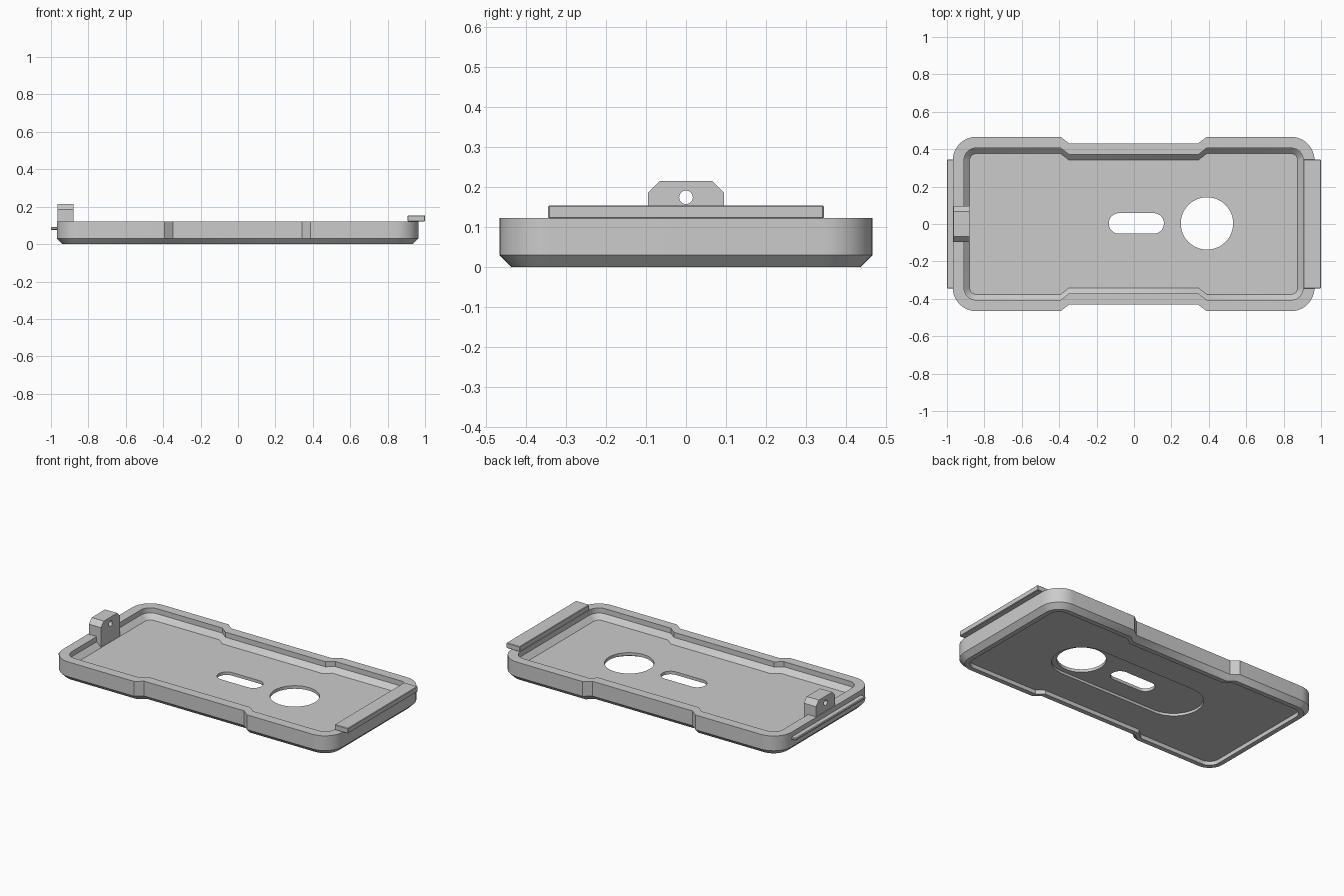
import bpy, bmesh
from math import cos, sin, pi

cube = bpy.data.objects.get("Cube")
if cube:
    bpy.data.objects.remove(cube)

grey = bpy.data.materials.new("matte_grey")
grey.use_nodes = True
grey.diffuse_color = (0.6, 0.6, 0.6, 1)
grey.node_tree.nodes["Principled BSDF"].inputs["Base Color"].default_value = (0.6, 0.6, 0.6, 1)


def make_object(name, bm):
    bmesh.ops.recalc_face_normals(bm, faces=bm.faces)
    mesh = bpy.data.meshes.new(name)
    bm.to_mesh(mesh)
    bm.free()
    mesh.materials.append(grey)
    obj = bpy.data.objects.new(name, mesh)
    bpy.context.collection.objects.link(obj)
    return obj


def activate(obj):
    bpy.ops.object.select_all(action='DESELECT')
    obj.select_set(True)
    bpy.context.view_layer.objects.active = obj


def loft(name, loops):
    """Skin a stack of equal-length closed loops and cap both ends."""
    bm = bmesh.new()
    rings = [[bm.verts.new(p) for p in loop] for loop in loops]
    for a, b in zip(rings, rings[1:]):
        for i in range(len(a)):
            j = (i + 1) % len(a)
            bm.faces.new((a[i], a[j], b[j], b[i]))
    bm.faces.new(rings[0])
    bm.faces.new(rings[-1])
    return make_object(name, bm)


def arc(cx, cy, r, start, sweep, steps):
    return [(cx + r * cos(start + sweep * i / steps),
             cy + r * sin(start + sweep * i / steps)) for i in range(steps + 1)]


def case_outline(inset, z):
    """Rounded rectangle with a shallow waist on both long sides."""
    hx, hy, r = 0.967 - inset, 0.466 - inset, max(0.125 - inset, 0.035)
    quarter = arc(hx - r, hy - r, r, 0, pi / 2, 10)
    quarter += [(0.39, hy), (0.345, hy - 0.035)]
    half = quarter + [(-x, y) for x, y in reversed(quarter)]
    full = half + [(-x, -y) for x, y in half]
    return [(x - 0.002, y, z) for x, y in full]


def slot(name, x0, x1, r, z0, z1):
    """Vertical prism with semicircular ends centred at x0 and x1."""
    pts = arc(x1, 0.003, r, -pi / 2, pi, 24) + arc(x0, 0.003, r, pi / 2, pi, 24)
    if x0 == x1:
        pts = arc(x0, 0.003, r, 0, 2 * pi, 48)[:-1]
    return loft(name, [[(x, y, z) for x, y in pts] for z in (z0, z1)])


def cut(target, cutter):
    cutter.hide_render = True
    mod = target.modifiers.new("cut", 'BOOLEAN')
    mod.operation, mod.solver, mod.object = 'DIFFERENCE', 'EXACT', cutter
    activate(target)
    bpy.ops.object.modifier_apply(modifier=mod.name)
    bpy.data.objects.remove(cutter)


def box(name, lo, hi, bevel):
    bm = bmesh.new()
    bmesh.ops.create_cube(bm, size=1)
    for v in bm.verts:
        v.co = [l + (c + 0.5) * (h - l) for c, l, h in zip(v.co, lo, hi)]
    bmesh.ops.bevel(bm, geom=bm.edges[:], offset=bevel, segments=1, affect='EDGES')
    return make_object(name, bm)


# Tray: underside recess, chamfered outer wall, rim, sloped cavity
sections = [(0.06, 0.025), (0.06, 0), (0.03, 0), (0, 0.03),
            (0, 0.122), (0.06, 0.122), (0.06, 0.09), (0.09, 0.06)]
tray = loft("case_tray", [case_outline(i, z) for i, z in sections])

# Underside pocket, then the round and oblong through holes
cut(tray, slot("pocket_cutter", -0.29, 0.39, 0.17, -0.1, 0.041))
cut(tray, slot("round_cutter", 0.39, 0.39, 0.14, -0.1, 0.2))
cut(tray, slot("oblong_cutter", -0.08, 0.105, 0.055, -0.1, 0.2))

# Lug with clipped top corners and a cross hole
side = [(0.095, 0.055), (0.095, 0.185), (0.066, 0.215)]
profile = side + [(-y, z) for y, z in reversed(side)]
lug = loft("latch_lug", [[(x, y, z) for y, z in profile] for x in (-0.964, -0.88)])
hole = arc(0, 0.174, 0.017, 0, 2 * pi, 24)[:-1]
cut(lug, loft("lug_cutter", [[(x, y, z) for y, z in hole] for x in (-1.1, -0.7)]))

# Overhanging lip on one end, thin rail on the other
lip = box("end_lip", (0.907, -0.344, 0.121), (1, 0.344, 0.154), 0.003)
rail = box("end_rail", (-1, -0.345, 0.076), (-0.96, 0.345, 0.092), 0.004)

for part in (tray, lug, lip, rail):
    activate(part)
    bpy.ops.object.shade_smooth_by_angle(angle=pi / 6)
